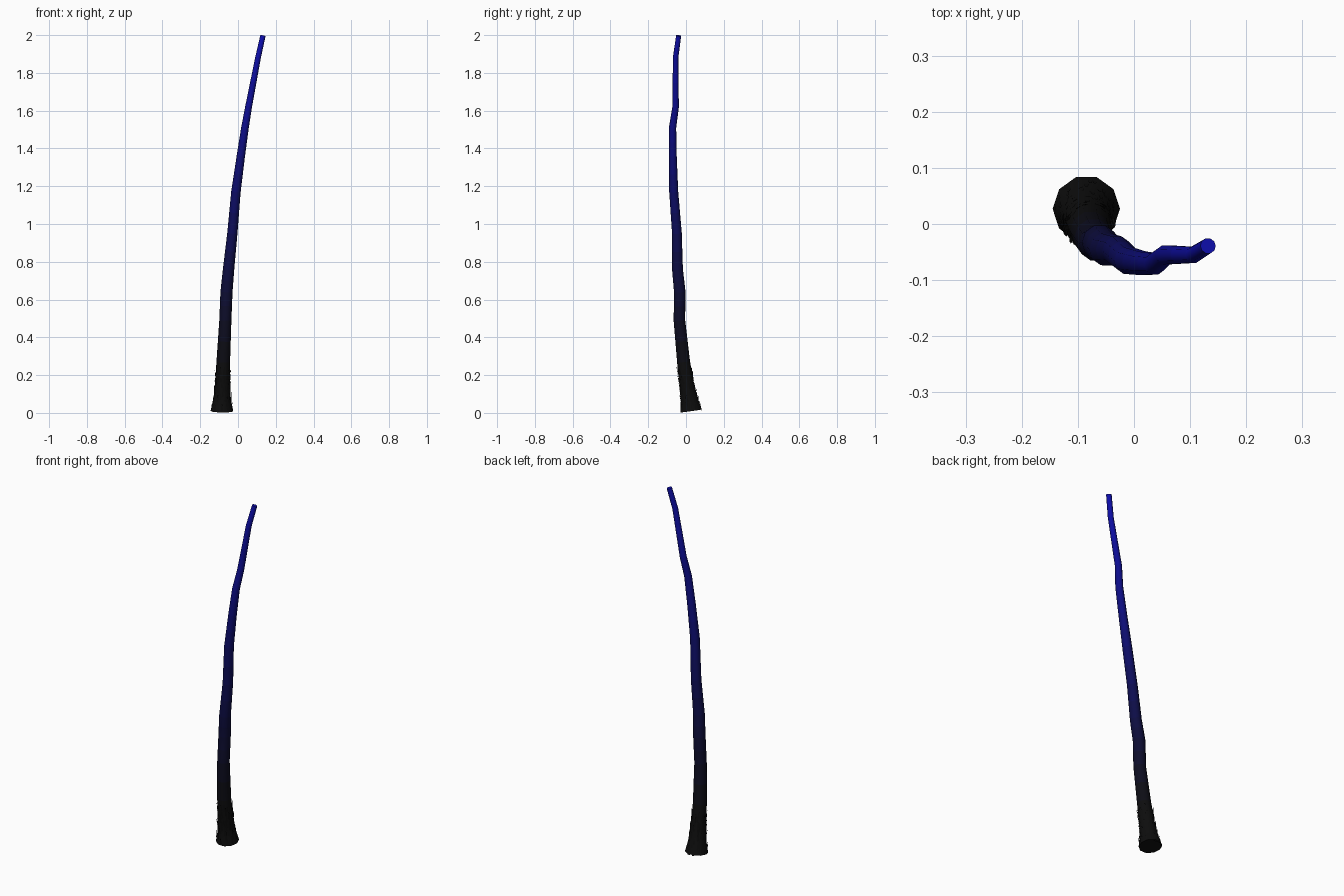
import bpy, bmesh, math, random
from mathutils import Vector

if "Cube" in bpy.data.objects:
    bpy.data.objects.remove(bpy.data.objects["Cube"])
random.seed(4)

# centre line and radius: x, y, z, r
PATH = [(-.085, .027, .01, .060), (-.084, .018, .075, .046), (-.081, .003, .16, .040),
        (-.078, -.013, .27, .036), (-.067, -.035, .49, .032), (-.061, -.033, .64, .032),
        (-.050, -.045, .76, .030), (-.030, -.048, .95, .027), (-.011, -.065, 1.17, .025),
        (.015, -.070, 1.36, .022), (.037, -.071, 1.51, .020), (.056, -.055, 1.62, .018),
        (.106, -.055, 1.88, .015), (.132, -.039, 1.997, .014)]
SIDES = 10


def sample(z):
    """Centre and radius of the stalk at height z."""
    for a, b in zip(PATH, PATH[1:]):
        if z <= b[2]:
            break
    t = (z - a[2]) / (b[2] - a[2])
    p = [u + (v - u) * t for u, v in zip(a, b)]
    return Vector(p[:3]), p[3]


def tint(z):
    """Near black at the foot, blue at the tip."""
    t = max(0, (z - .2) / 1.8)
    return (.004, .004, .004 + .42 * t ** 1.8, 1)


def finish(name, bm, materials):
    mesh = bpy.data.meshes.new(name)
    bm.normal_update()
    bm.to_mesh(mesh)
    bm.free()
    obj = bpy.data.objects.new(name, mesh)
    bpy.context.collection.objects.link(obj)
    for m in materials:
        mesh.materials.append(m)
    return obj


def material(name, colour):
    m = bpy.data.materials.new(name)
    m.diffuse_color = colour
    m.use_nodes = True
    m.node_tree.nodes["Principled BSDF"].inputs["Base Color"].default_value = m.diffuse_color
    return m


# stalk: tapered tube, two colour bands per bend
heights = []
for a, b in zip(PATH, PATH[1:]):
    heights += [a[2], (a[2] + b[2]) / 2]
heights.append(PATH[-1][2])
bm = bmesh.new()
rings, bands = [], []
for z in heights:
    c, r = sample(z)
    axis = (sample(min(z + .06, 1.997))[0] - sample(max(z - .06, .01))[0]).normalized()
    u = Vector((0, 1, 0)).cross(axis).normalized()
    v = axis.cross(u)
    rings.append([bm.verts.new(c + r * (u * math.cos(k * math.tau / SIDES) + v * math.sin(k * math.tau / SIDES)))
                  for k in range(SIDES)])
for i, (lo, hi) in enumerate(zip(rings, rings[1:])):
    bands.append(material(f"stalk_band_{i}", tint((heights[i] + heights[i + 1]) / 2)))
    for k in range(SIDES):
        n = (k + 1) % SIDES
        f = bm.faces.new((lo[k], lo[n], hi[n], hi[k]))
        f.material_index, f.smooth = i, True
bm.faces.new(rings[0][::-1])
bm.faces.new(rings[-1]).material_index = len(bands) - 1
finish("stalk", bm, bands)

# ragged fibres: thin upright blades hugging the foot
bm = bmesh.new()
for row in range(9):
    z0 = .012 + row * .023
    for k in range(14):
        a = (k + random.random()) * math.tau / 14
        out = Vector((math.cos(a), math.sin(a), 0))
        side = Vector((-out.y, out.x, 0)) * .006
        c0, r0 = sample(z0)
        c1, r1 = sample(z0 + random.uniform(.03, .055))
        foot = c0 + out * (r0 * .95)
        tip = c1 + out * (r1 + random.uniform(.001, .007))
        v = [bm.verts.new(p) for p in (foot - side, foot + side, tip + side * .4, tip - side * .4)]
        bm.faces.new(v)
finish("foot_fibres", bm, [material("fibre_black", (.004, .004, .004, 1))])
